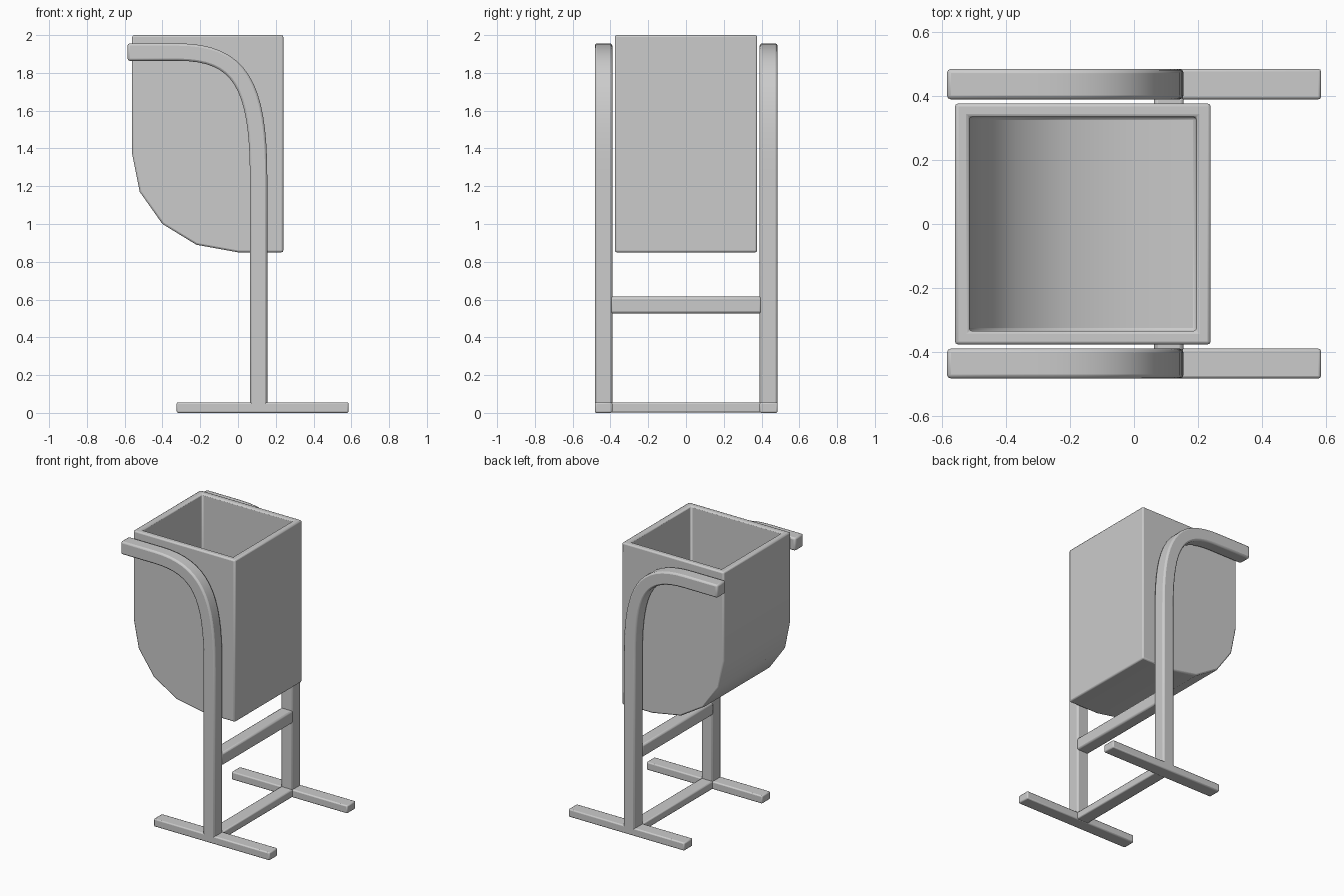
import bpy, bmesh
from mathutils import Vector

if "Cube" in bpy.data.objects:
    bpy.data.objects.remove(bpy.data.objects["Cube"])


def finish(bm, name, bevel, segments=2, angle=35):
    bmesh.ops.recalc_face_normals(bm, faces=bm.faces)
    mesh = bpy.data.meshes.new(name)
    bm.to_mesh(mesh)
    bm.free()
    ob = bpy.data.objects.new(name, mesh)
    bpy.context.collection.objects.link(ob)
    mod = ob.modifiers.new("soft_edges", 'BEVEL')
    mod.width = bevel
    mod.segments = segments
    mod.limit_method = 'ANGLE'
    mod.angle_limit = 0.9
    bpy.ops.object.select_all(action='DESELECT')
    ob.select_set(True)
    bpy.context.view_layer.objects.active = ob
    bpy.ops.object.shade_smooth_by_angle(angle=angle * 3.14159 / 180)
    return ob


def box(name, x0, x1, y0, y1, z0, z1, bevel=0.008):
    bm = bmesh.new()
    bmesh.ops.create_cube(bm, size=1)
    for v in bm.verts:
        v.co = ((x0 + x1) / 2 + v.co.x * (x1 - x0),
                (y0 + y1) / 2 + v.co.y * (y1 - y0),
                (z0 + z1) / 2 + v.co.z * (z1 - z0))
    return finish(bm, name, bevel)


def bent_tube(name, path, half, y0, y1):
    # square tube swept along a path in the xz plane
    bm = bmesh.new()
    rings = []
    for i, p in enumerate(path):
        t = (path[min(i + 1, len(path) - 1)] - path[max(i - 1, 0)]).normalized()
        n = Vector((-t.y, t.x)) * half
        a, b = p + n, p - n
        rings.append([bm.verts.new(c) for c in (
            (a.x, y0, a.y), (a.x, y1, a.y), (b.x, y1, b.y), (b.x, y0, b.y))])
    for r, s in zip(rings, rings[1:]):
        for k in range(4):
            bm.faces.new((r[k], r[(k + 1) % 4], s[(k + 1) % 4], s[k]))
    bm.faces.new(rings[0])
    bm.faces.new(rings[-1])
    return finish(bm, name, 0.012)


# Open bin with curved underside
outer = [(-.56, 2), (-.56, 1.37), (-.52, 1.17), (-.40, 1.0), (-.22, .89),
         (0, .85), (.24, .85), (.24, 2)]
inner = [(-.515, 2), (-.515, 1.38), (-.477, 1.19), (-.37, 1.035), (-.205, .934),
         (0, .895), (.195, .895), (.195, 2)]
bm = bmesh.new()
shells = []
for prof, hy in ((outer, .377), (inner, .335)):
    f = [bm.verts.new((x, -hy, z)) for x, z in prof]
    b = [bm.verts.new((x, hy, z)) for x, z in prof]
    for i in range(len(prof) - 1):
        bm.faces.new((f[i], f[i + 1], b[i + 1], b[i]))
    bm.faces.new(f)
    bm.faces.new(b)
    shells.append((f[0], f[-1], b[-1], b[0]))
o, n = shells
for k in range(4):
    j = (k + 1) % 4
    bm.faces.new((o[k], o[j], n[j], n[k]))
finish(bm, "bin", 0.01)

# Upright path: floor, vertical run, bend, horizontal handle
p0, p1, p2, p3 = [Vector(c) for c in
                  ((.109, 1.25), (.109, 1.74), (.01, 1.91), (-.32, 1.91))]
path = [Vector((.109, .02))]
for i in range(17):
    t = i / 16
    u = 1 - t
    path.append(p0 * u**3 + p1 * 3 * u * u * t + p2 * 3 * u * t * t + p3 * t**3)
path.append(Vector((-.585, 1.91)))

# Side frames
for side, y0, y1 in (("right", -.483, -.39), ("left", .39, .485)):
    bent_tube(side + "_upright", path, .046, y0, y1)
    box(side + "_foot", -.325, .585, y0, y1, 0, .056)

# Cross bars between the frames
box("cross_bar", .063, .155, -.40, .40, .527, .615, 0.012)
box("floor_bar", .063, .155, -.40, .40, .002, .056)
